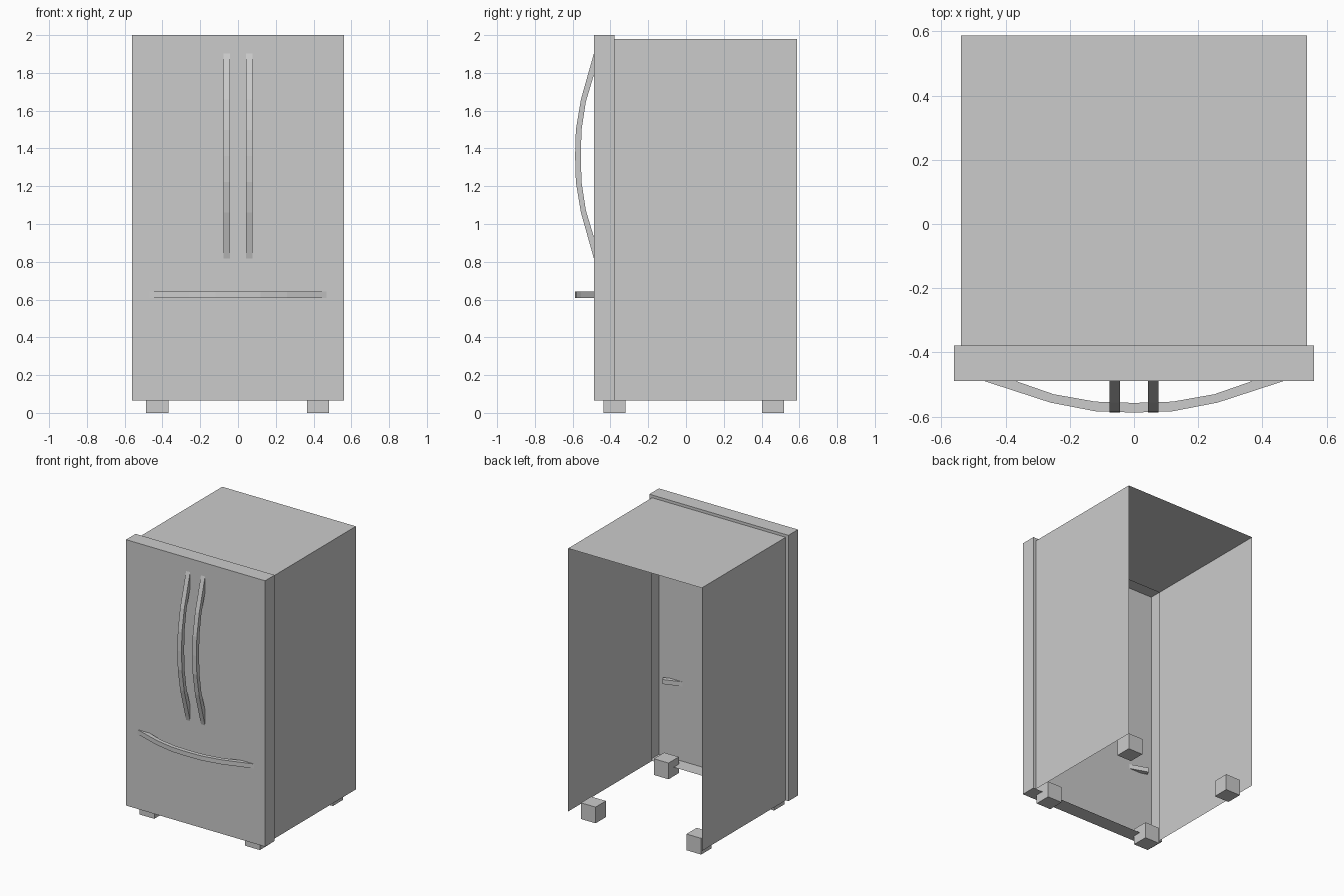
import bpy, bmesh

if "Cube" in bpy.data.objects:
    bpy.data.objects.remove(bpy.data.objects["Cube"])

BASE = 0.065                      # underside of door and cabinet
FRONT, SEAM, BACK = -0.488, -0.378, 0.587


def finish(bm, name):
    bmesh.ops.recalc_face_normals(bm, faces=bm.faces)
    mesh = bpy.data.meshes.new(name)
    bm.to_mesh(mesh)
    bm.free()
    obj = bpy.data.objects.new(name, mesh)
    bpy.context.collection.objects.link(obj)
    return obj


def arch_shell(name, sections, closed_front=False):
    """Skin upside-down U sections (half width, top, y) into a thin shell."""
    bm = bmesh.new()
    rows = []
    for w, top, y in sections:
        pts = [(-w, BASE), (-w, top), (w, top), (w, BASE)]
        rows.append([bm.verts.new((x, y, z)) for x, z in pts])
    for a, b in zip(rows, rows[1:]):
        for i in range(3):
            bm.faces.new((a[i], a[i + 1], b[i + 1], b[i]))
    if closed_front:
        bm.faces.new(rows[0])
        bm.faces.new((rows[0][0], rows[0][3], rows[1][3], rows[1][0]))
    return finish(bm, name)


# bow shape of a handle: (distance along from the middle, y)
OUTER = [(0, -0.587), (0.12, -0.583), (0.26, -0.556), (0.515, -0.473)]
INNER = [(0, -0.557), (0.12, -0.553), (0.25, -0.53), (0.50, -0.443)]


def handle(name, centre, vertical, stretch=1.0, width=0.033):
    """Extrude the bowed profile across the handle width."""
    half = lambda pts: [(-t, y) for t, y in reversed(pts[1:])] + pts
    bm = bmesh.new()
    sides = []
    for off in (-width / 2, width / 2):
        row = []
        for pts in (half(OUTER), half(INNER)):
            for t, y in pts:
                d = (off, t * stretch) if vertical else (t * stretch, off)
                row.append(bm.verts.new((centre[0] + d[0], y, centre[1] + d[1])))
        sides.append(row)
    n = len(sides[0]) // 2
    for i in range(n - 1):
        for s in sides:                                   # side strips
            bm.faces.new((s[i], s[i + 1], s[n + i + 1], s[n + i]))
        for k in (i, n + i):                              # front and back strips
            bm.faces.new((sides[0][k], sides[0][k + 1], sides[1][k + 1], sides[1][k]))
    for i in (0, n - 1):                                  # end caps
        bm.faces.new((sides[0][i], sides[1][i], sides[1][n + i], sides[0][n + i]))
    return finish(bm, name)


def foot(name, x, y, size=0.118):
    bm = bmesh.new()
    bmesh.ops.create_cube(bm, size=size)
    bmesh.ops.translate(bm, verts=bm.verts, vec=(x, y, size / 2))
    return finish(bm, name)


# cabinet, open at the back and underneath
arch_shell("cabinet", [(0.538, 1.98, SEAM), (0.538, 1.98, BACK)])

# door panel with a narrow rim stepping in to the cabinet
arch_shell("door_panel", [(0.56, 2.0, FRONT), (0.56, 2.0, SEAM),
                          (0.538, 1.98, SEAM)], closed_front=True)

# handles
for side, x in (("left", -0.06), ("right", 0.06)):
    handle(f"{side}_door_handle", (x, 1.36), True, stretch=1.155)
handle("drawer_handle", (0, 0.626), False)

# feet
for side, x in (("left", -0.427), ("right", 0.423)):
    for end, y in (("front", -0.378), ("back", 0.461)):
        foot(f"{end}_{side}_foot", x, y)
